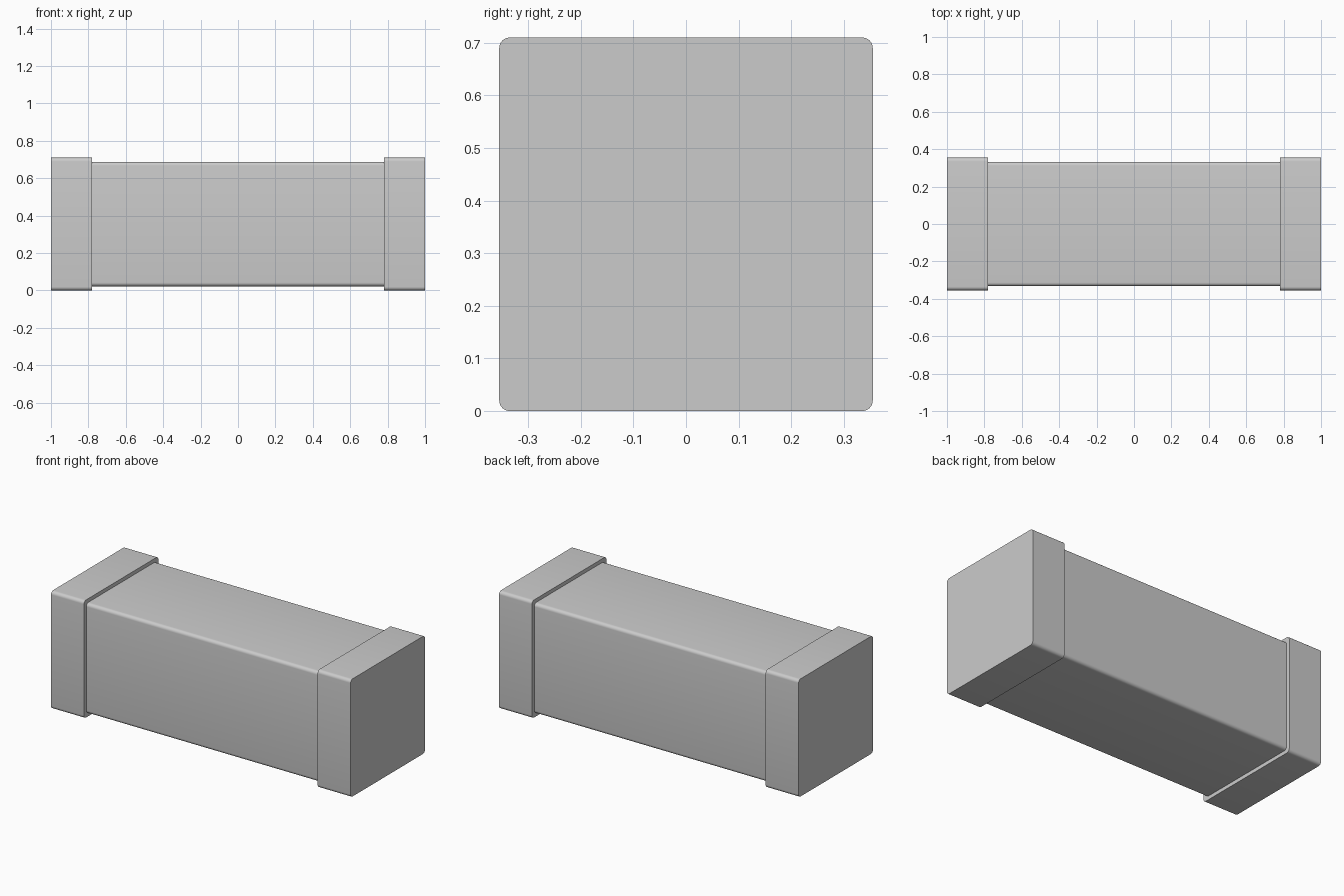
import bpy, bmesh, math

if "Cube" in bpy.data.objects:
    bpy.data.objects.remove(bpy.data.objects["Cube"])

HEIGHT = 0.71


def rounded_bar(name, x0, x1, side, radius):
    """Square bar along x, with only its four long edges rounded."""
    bm = bmesh.new()
    bmesh.ops.create_cube(bm, size=1)
    for v in bm.verts:
        v.co.x = x0 if v.co.x < 0 else x1
        v.co.y *= side
        v.co.z = v.co.z * side + HEIGHT / 2
    long_edges = [e for e in bm.edges if abs(e.verts[0].co.x - e.verts[1].co.x) > 1e-4]
    bmesh.ops.bevel(bm, geom=long_edges, offset=radius, offset_type='OFFSET',
                    segments=6, profile=0.5, affect='EDGES')
    bmesh.ops.recalc_face_normals(bm, faces=bm.faces)
    mesh = bpy.data.meshes.new(name)
    bm.to_mesh(mesh)
    bm.free()
    obj = bpy.data.objects.new(name, mesh)
    bpy.context.collection.objects.link(obj)
    bpy.ops.object.select_all(action='DESELECT')
    obj.select_set(True)
    bpy.context.view_layer.objects.active = obj
    bpy.ops.object.shade_smooth_by_angle(angle=math.radians(30))
    return obj


# Central body, slightly slimmer than the caps
rounded_bar("body", -0.78, 0.78, 0.665, 0.02)

# End caps
rounded_bar("left_end_cap", -1.0, -0.78, HEIGHT, 0.02)
rounded_bar("right_end_cap", 0.78, 1.0, HEIGHT, 0.02)
